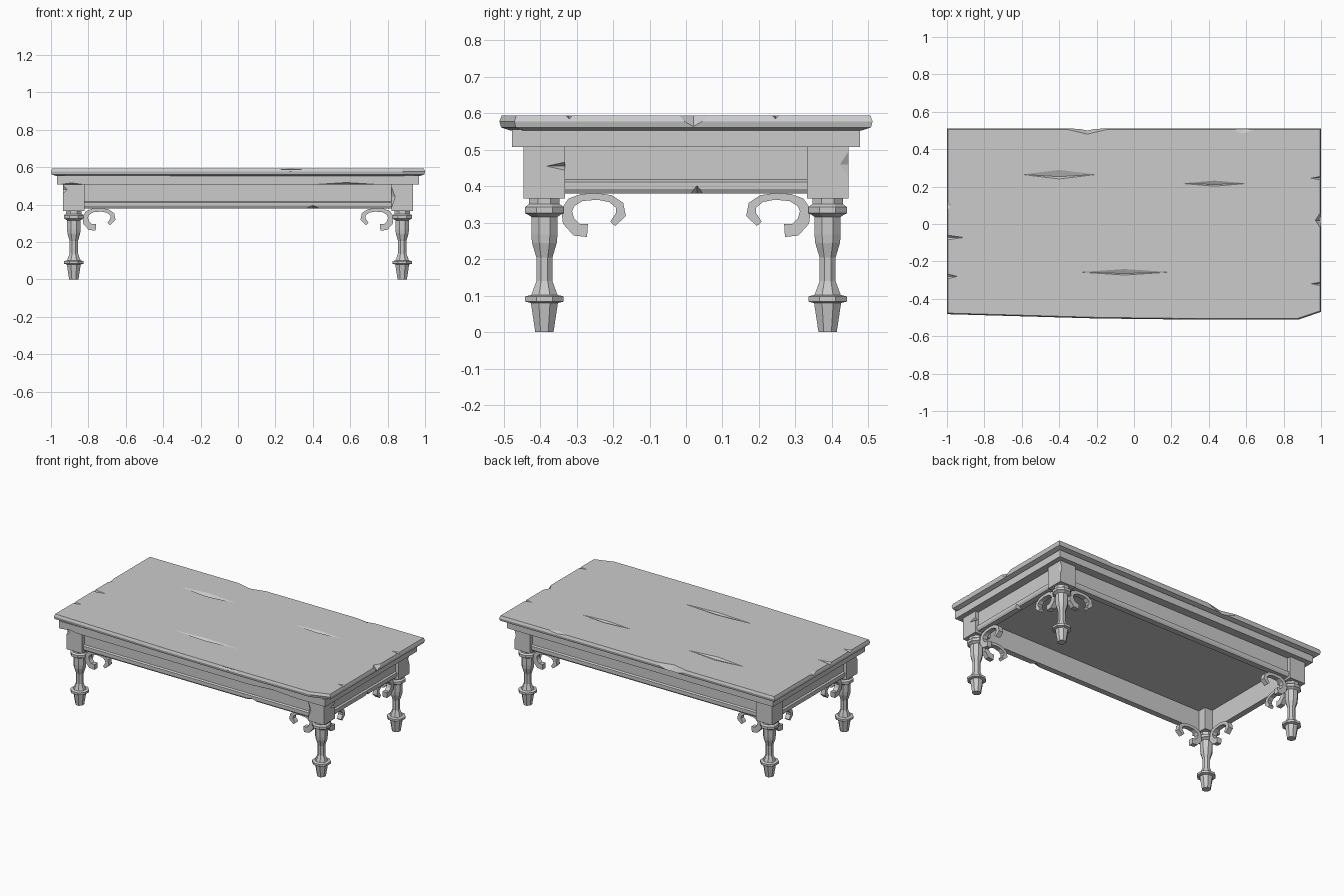
import bpy, bmesh, math
from mathutils import Vector

if "Cube" in bpy.data.objects:
    bpy.data.objects.remove(bpy.data.objects["Cube"])


def make(name, verts, faces):
    mesh = bpy.data.meshes.new(name)
    bm = bmesh.new()
    vs = [bm.verts.new(v) for v in verts]
    for f in faces:
        bm.faces.new([vs[i] for i in f])
    bmesh.ops.recalc_face_normals(bm, faces=bm.faces)
    bm.to_mesh(mesh)
    bm.free()
    ob = bpy.data.objects.new(name, mesh)
    bpy.context.collection.objects.link(ob)
    return ob


def loft(name, rings):
    """Closed solid through a stack of equal-length rings."""
    n = len(rings[0])
    verts = [p for r in rings for p in r]
    faces = [(k * n + i, k * n + (i + 1) % n, (k + 1) * n + (i + 1) % n, (k + 1) * n + i)
             for k in range(len(rings) - 1) for i in range(n)]
    faces += [tuple(range(n)), tuple(range(len(verts) - n, len(verts)))]
    return make(name, verts, faces)


def box(name, x0, x1, y0, y1, z0, z1):
    return loft(name, [[(x0, y0, z), (x1, y0, z), (x1, y1, z), (x0, y1, z)] for z in (z0, z1)])


def chip(ob, chips):
    """Cut diamond-shaped nicks: (centre xyz, half sizes xyz, ridge shift in y)."""
    verts, faces = [], []
    for x, y, z, a, b, c, s in chips:
        o = len(verts)
        verts += [(x + a, y, z), (x, y + b, z), (x - a, y, z), (x, y - b, z),
                  (x, y + s, z + c), (x, y + s, z - c)]
        for i in range(4):
            j = (i + 1) % 4
            faces += [(o + i, o + j, o + 4), (o + j, o + i, o + 5)]
    cutter = make(ob.name + "_cutter", verts, faces)
    cutter.hide_render = True
    cutter.hide_viewport = False
    cutter.display_type = 'WIRE'
    mod = ob.modifiers.new("chips", 'BOOLEAN')
    mod.operation, mod.solver, mod.object = 'DIFFERENCE', 'EXACT', cutter
    dg = bpy.context.evaluated_depsgraph_get()
    mesh = bpy.data.meshes.new_from_object(ob.evaluated_get(dg))
    ob.modifiers.clear()
    ob.data = mesh
    bpy.data.objects.remove(cutter)


# Worn table top with a rounded-off lip
outline = [(-1, -.482), (-.2, -.505), (.3, -.511), (.88, -.511), (1, -.47), (1, .511), (-1, .511)]
top = loft("table_top", [[(x * (1 - d), y * (1 - d / .511), z) for x, y in outline]
                         for z, d in ((.553, .028), (.561, .004), (.578, 0), (.594, .006))])
chip(top, [
    (-.40, .265, .594, .20, .024, .014, -.012),   # long cracks
    (.43, .217, .594, .175, .015, .012, -.006),
    (-.05, -.257, .594, .24, .016, .012, -.008),
    (-.25, .513, .595, .14, .033, .06, 0),        # edge notches
    (.58, .513, .596, .11, .035, .012, 0),
    (1.0, .02, .596, .032, .05, .036, 0),
    (1.0, .245, .594, .055, .010, .010, 0),
    (1.0, -.32, .594, .055, .010, .010, 0),
    (-1.0, -.072, .594, .09, .013, .014, 0),
    (-1.0, -.28, .594, .055, .014, .012, 0),
    (-1.0, .10, .594, .025, .04, .012, 0),
    (.28, -.513, .588, .13, .014, .012, 0),
])

# Stepped tier under the top
tier = box("under_tier", -.967, .967, -.477, .477, .508, .556)
chip(tier, [(.58, -.478, .507, .19, .02, .012, 0), (-.89, -.478, .507, .07, .02, .01, 0)])

# Aprons: one moulded section run along all four sides
section = [(-.035, .51), (0, .51), (0, .418), (.010, .412), (.010, .392),
           (.003, .380), (-.035, .380)]
for s, side in ((-1, "front"), (1, "back")):
    a = loft(side + "_apron", [[(x, s * (.422 + d), z) for d, z in section] for x in (-.83, .83)])
    if s < 0:
        chip(a, [(.40, -.435, .379, .05, .04, .018, 0)])
for s, side in ((-1, "left"), (1, "right")):
    a = loft(side + "_apron", [[(s * (.912 + d), y, z) for d, z in section] for y in (-.34, .34)])
    if s > 0:
        chip(a, [(.922, .03, .379, .04, .02, .022, 0)])

# Turned leg profile (height, half width across flats) and scroll path (u, z, half width)
profile = [(0, .025), (.08, .037), (.084, .053), (.098, .053), (.102, .036), (.14, .022),
           (.205, .022), (.245, .034), (.268, .036), (.316, .036), (.322, .045), (.326, .053),
           (.343, .053), (.351, .042), (.37, .042)]
scroll = [(.118, .279, .018), (.088, .281, .018), (.066, .305, .017), (.061, .334, .015),
          (.074, .356, .013), (.102, .369, .010), (.145, .372, .009), (.181, .366, .010),
          (.206, .348, .012), (.210, .323, .014), (.187, .297, .009)]


def scroll_bracket(name, cx, cy, dx, dy, half=.016):
    rings = []
    for i, (u, z, w) in enumerate(scroll):
        p, q = scroll[max(i - 1, 0)], scroll[min(i + 1, len(scroll) - 1)]
        t = Vector((q[0] - p[0], q[1] - p[1])).normalized()
        ring = []
        for a, b in ((1, 1), (1, -1), (-1, -1), (-1, 1)):
            uu, zz = u - t.y * w * a, z + t.x * w * a
            ring.append((cx + dx * uu + dy * half * b, cy + dy * uu + dx * half * b, zz))
        rings.append(ring)
    loft(name, rings)


for sx, lr in ((-1, "left"), (1, "right")):
    for sy, fb in ((-1, "front"), (1, "back")):
        tag = fb + "_" + lr
        cx, cy = sx * .878, sy * .388
        # Corner block
        block = box(tag + "_block", cx - .057, cx + .057, cy - .057, cy + .057, .367, .51)
        if tag == "front_right":
            chip(block, [(.936, -.33, .455, .02, .055, .012, 0), (.82, -.446, .44, .022, .02, .06, 0)])
        elif tag == "back_right":
            chip(block, [(.936, .446, .46, .012, .026, .04, 0)])
        elif tag == "front_left":
            chip(block, [(-.936, -.446, .48, .025, .015, .025, 0)])
        # Eight-sided turned leg
        rings = []
        for z, r in profile:
            R = r / math.cos(math.pi / 8)
            rings.append([(cx + R * math.cos((k + .5) * math.pi / 4),
                           cy + R * math.sin((k + .5) * math.pi / 4), z) for k in range(8)])
        loft(tag + "_leg", rings)
        # Two scroll brackets per leg
        scroll_bracket(tag + "_side_scroll", cx, cy, 0, -sy)
        scroll_bracket(tag + "_long_scroll", cx, cy, -sx, 0)
